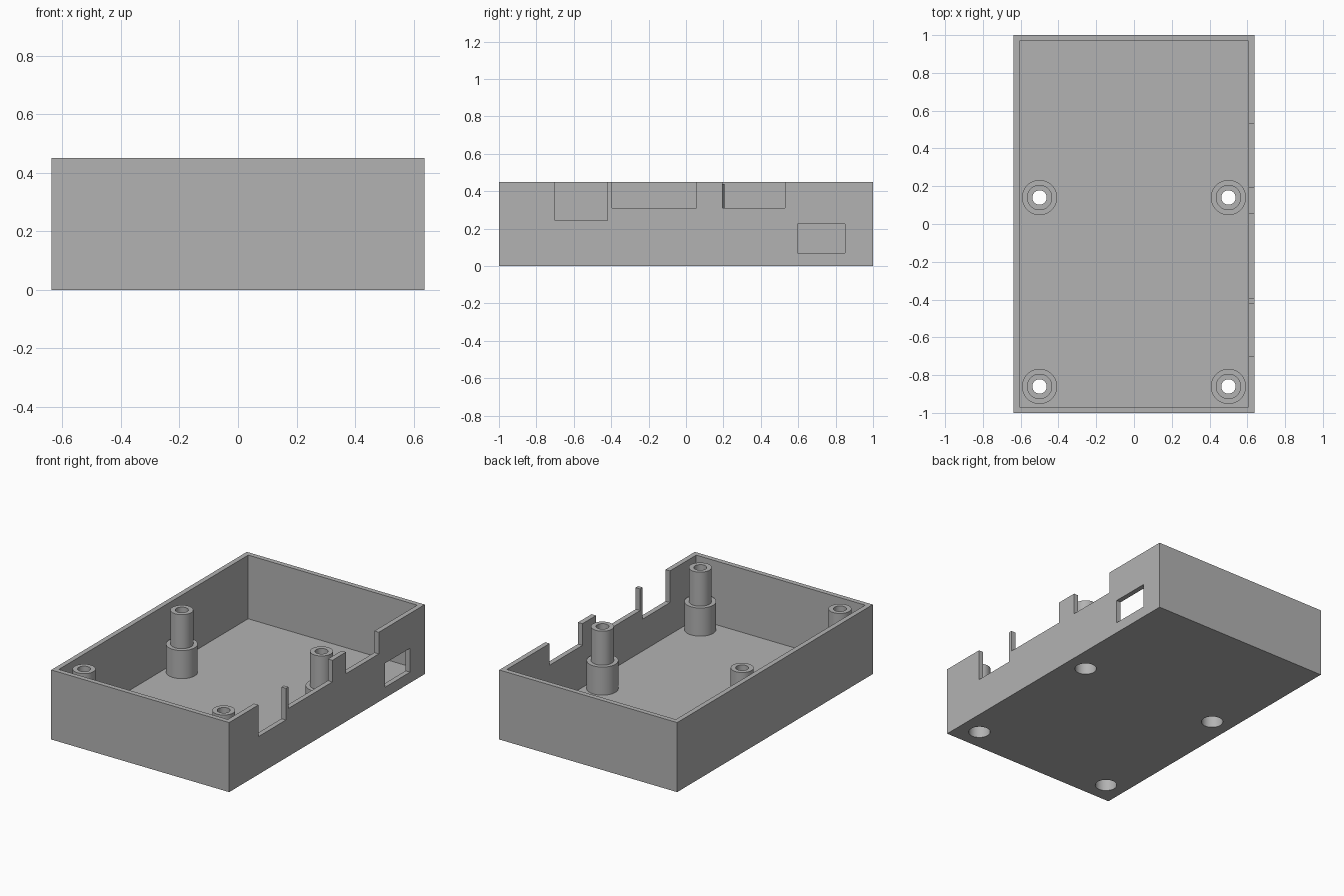
import bpy
import bmesh
from math import radians
from mathutils import Matrix, Vector

default = bpy.data.objects.get("Cube")
if default:
    bpy.data.objects.remove(default, do_unlink=True)

# Overall dimensions
HALF_X, HALF_Y, HEIGHT = 0.637, 1.0, 0.45
WALL, FLOOR = 0.032, 0.038
BORE, HOLE, SHAFT, SLEEVE = 0.065, 0.038, 0.067, 0.093
BORE_TOP, SHOULDER, POST_TOP = 0.19, 0.22, 0.44
SEGMENTS = 64

grey = bpy.data.materials.new("plain grey")
grey.use_nodes = True
colour = (0.45, 0.45, 0.45, 1)
grey.diffuse_color = colour
grey.node_tree.nodes["Principled BSDF"].inputs["Base Color"].default_value = colour


def make_object(name, bm):
    bmesh.ops.recalc_face_normals(bm, faces=bm.faces)
    mesh = bpy.data.meshes.new(name)
    bm.to_mesh(mesh)
    bm.free()
    mesh.materials.append(grey)
    obj = bpy.data.objects.new(name, mesh)
    bpy.context.collection.objects.link(obj)
    return obj


def box(name, low, high):
    low, high = Vector(low), Vector(high)
    bm = bmesh.new()
    place = Matrix.Translation((low + high) / 2) @ Matrix.Diagonal((*(high - low), 1))
    bmesh.ops.create_cube(bm, size=1, matrix=place)
    return make_object(name, bm)


def lathe(name, profile, x, y):
    """Spin a closed (radius, height) outline around a vertical axis."""
    bm = bmesh.new()
    verts = [bm.verts.new((r, 0, z)) for r, z in profile]
    edges = [bm.edges.new((a, b)) for a, b in zip(verts, verts[1:] + verts[:1])]
    bmesh.ops.spin(bm, geom=verts + edges, cent=(0, 0, 0), axis=(0, 0, 1),
                   angle=radians(360), steps=SEGMENTS, use_duplicate=False)
    bmesh.ops.remove_doubles(bm, verts=bm.verts, dist=0.0001)
    bmesh.ops.translate(bm, verts=bm.verts, vec=(x, y, 0))
    return make_object(name, bm)


def rod(name, radius, low, high, x, y):
    bm = bmesh.new()
    bmesh.ops.create_cone(bm, cap_ends=True, segments=SEGMENTS, radius1=radius,
                          radius2=radius, depth=high - low,
                          matrix=Matrix.Translation((x, y, (low + high) / 2)))
    return make_object(name, bm)


def carve(obj, cutter):
    """Subtract the cutter from the object, then discard it."""
    mod = obj.modifiers.new("cut", "BOOLEAN")
    mod.operation, mod.solver, mod.object = "DIFFERENCE", "EXACT", cutter
    bpy.context.view_layer.update()
    result = bpy.data.meshes.new_from_object(
        obj.evaluated_get(bpy.context.evaluated_depsgraph_get()))
    obj.modifiers.clear()
    obj.data = result
    bpy.data.objects.remove(cutter, do_unlink=True)


def smooth(obj):
    bpy.ops.object.select_all(action="DESELECT")
    obj.select_set(True)
    bpy.context.view_layer.objects.active = obj
    bpy.ops.object.shade_smooth_by_angle(angle=radians(30))


# Open tray
tray = box("tray", (-HALF_X, -HALF_Y, 0), (HALF_X, HALF_Y, HEIGHT))
carve(tray, box("cavity", (WALL - HALF_X, WALL - HALF_Y, FLOOR),
                (HALF_X - WALL, HALF_Y - WALL, HEIGHT + 0.1)))

# Connector openings in the left wall: y start, y end, bottom, top
above = HEIGHT + 0.1
for y0, y1, z0, z1 in ((-0.70, -0.42, 0.245, above), (-0.395, 0.055, 0.31, above),
                       (0.195, 0.53, 0.31, above), (0.595, 0.85, 0.07, 0.225)):
    carve(tray, box("opening", (HALF_X - 2 * WALL, y0, z0), (HALF_X + 0.1, y1, z1)))

# Stepped screw posts, hollow and open through the floor
outline = [(BORE, FLOOR), (BORE, BORE_TOP), (HOLE, BORE_TOP), (HOLE, POST_TOP),
           (SHAFT, POST_TOP), (SHAFT, SHOULDER), (SLEEVE, SHOULDER), (SLEEVE, FLOOR)]
for side, x in (("right", -0.5), ("left", 0.5)):
    for end, y in (("front", -0.86), ("back", 0.14)):
        carve(tray, rod("screw_hole", BORE, -0.1, FLOOR + 0.1, x, y))
        smooth(lathe(f"{end}_{side}_post", outline, x, y))

smooth(tray)
